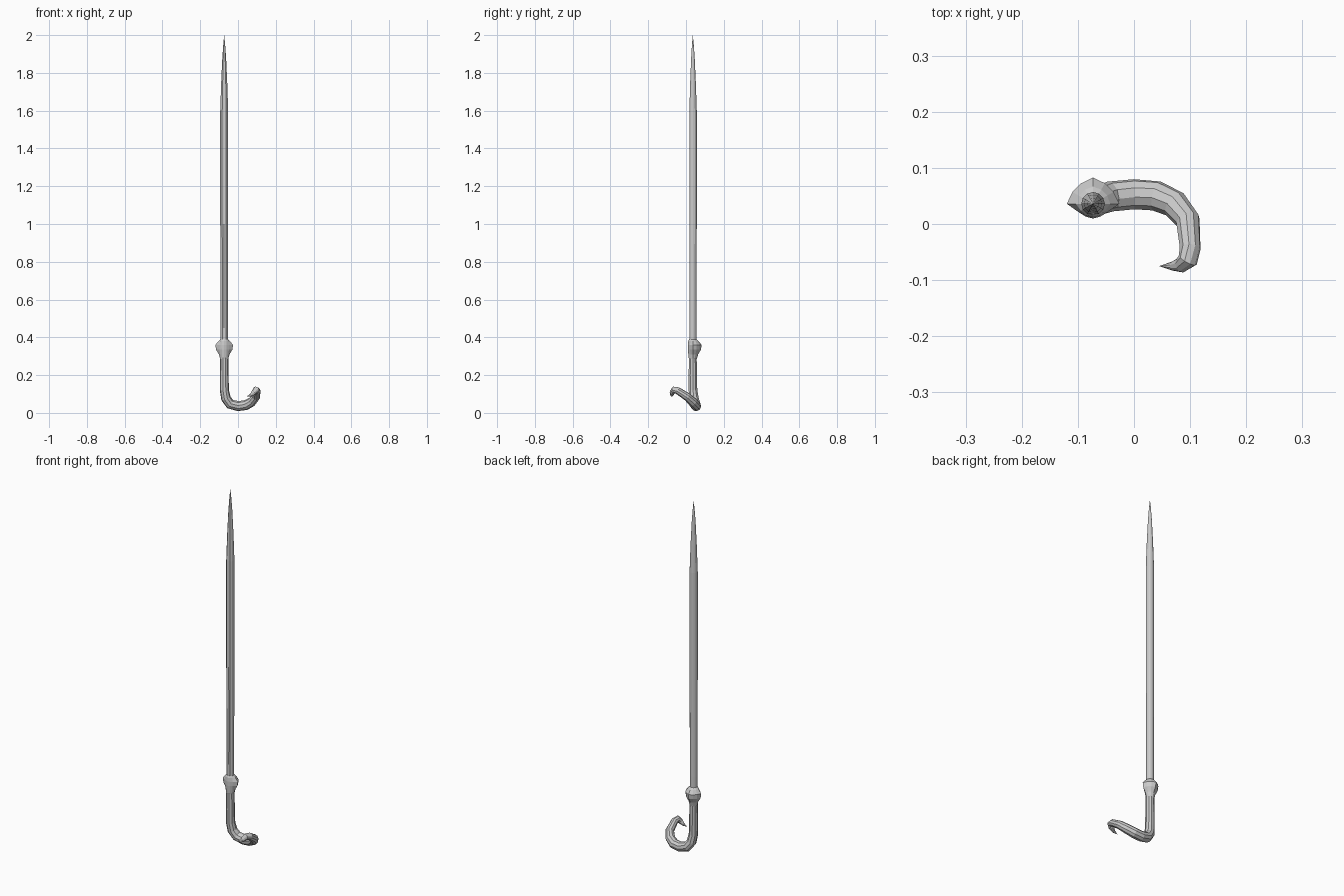
import bpy
import bmesh
from math import sin, cos, pi, tau
from mathutils import Vector

cube = bpy.data.objects.get("Cube")
if cube:
    bpy.data.objects.remove(cube)

AXIS_X, AXIS_Y = -0.073, 0.036


def loft(name, stations, sides, shape=lambda angle, i: 1.0):
    """Skin rings along a path of (x, y, z, radius); zero radius makes a point."""
    points = [Vector(s[:3]) for s in stations]
    bm = bmesh.new()
    rings = []
    side = Vector((1, 0, 0))
    last = len(points) - 1
    for i, point in enumerate(points):
        before = (point - points[i - 1]).normalized() if i else Vector()
        after = (points[i + 1] - point).normalized() if i < last else Vector()
        tangent = (before + after).normalized()
        # carry the side vector along the path without twist
        side = (side - tangent * side.dot(tangent)).normalized()
        up = tangent.cross(side)
        radius = stations[i][3]
        if radius == 0:
            rings.append([bm.verts.new(point)])
            continue
        ring = []
        for k in range(sides):
            a = tau * k / sides
            r = radius * shape(a, i)
            ring.append(bm.verts.new(point + (side * cos(a) + up * sin(a)) * r))
        rings.append(ring)
    for low, high in zip(rings, rings[1:]):
        for k in range(sides):
            n = (k + 1) % sides
            corners = [low[k % len(low)], low[n % len(low)],
                       high[n % len(high)], high[k % len(high)]]
            bm.faces.new(list(dict.fromkeys(corners)))
    for ring in (rings[0], rings[-1]):
        if len(ring) > 1:
            bm.faces.new(ring)
    bmesh.ops.recalc_face_normals(bm, faces=bm.faces)
    mesh = bpy.data.meshes.new(name)
    bm.to_mesh(mesh)
    bm.free()
    obj = bpy.data.objects.new(name, mesh)
    bpy.context.collection.objects.link(obj)
    return obj


def upright(profile):
    return [(AXIS_X, AXIS_Y, z, r) for z, r in profile]


# Long tapering shaft with a fold running down its front
fold_depth = [0.85, 0.75, 0.6, 0.75, 0.8, 0.8, 0.85, 0.9, 1]


def folded(angle, i):
    return fold_depth[i] if abs(angle - 1.5 * pi) < 0.2 else 1.0


loft("shaft", upright([(0.33, 0.019), (0.45, 0.02), (0.7, 0.02), (1.0, 0.021),
                       (1.6, 0.021), (1.75, 0.016), (1.88, 0.010),
                       (1.95, 0.005), (2.0, 0)]), 12, folded)

# Gathered collar with lobes to the left, right and back
lobe_size = [0, 0.25, 0.85, 1, 0.35, 0]


def lobed(angle, i):
    lobe = max(0, cos(2 * angle)) ** 2 if sin(angle) < 0.3 else 0.6 + 0.4 * abs(cos(2 * angle))
    if abs(angle - 1.5 * pi) < 0.8:
        lobe = 0.1
    return 1 + 0.95 * lobe * lobe_size[i]


loft("collar", upright([(0.285, 0.021), (0.31, 0.023), (0.335, 0.024),
                        (0.36, 0.024), (0.38, 0.023), (0.39, 0.019)]), 12, lobed)

# Handle sweeping down, around and forward into a curled pointed tip
loft("hooked_handle", [
    (-0.073, 0.036, 0.34, 0.021),
    (-0.073, 0.036, 0.20, 0.023),
    (-0.072, 0.037, 0.12, 0.024),
    (-0.064, 0.042, 0.077, 0.026),
    (-0.042, 0.049, 0.047, 0.027),
    (0.0, 0.053, 0.036, 0.027),
    (0.040, 0.050, 0.041, 0.027),
    (0.073, 0.035, 0.058, 0.025),
    (0.096, 0.006, 0.085, 0.022),
    (0.100, -0.043, 0.117, 0.019),
    (0.096, -0.064, 0.122, 0.018),
    (0.084, -0.073, 0.108, 0.014),
    (0.068, -0.075, 0.094, 0.008),
    (0.045, -0.075, 0.086, 0)], 10)
